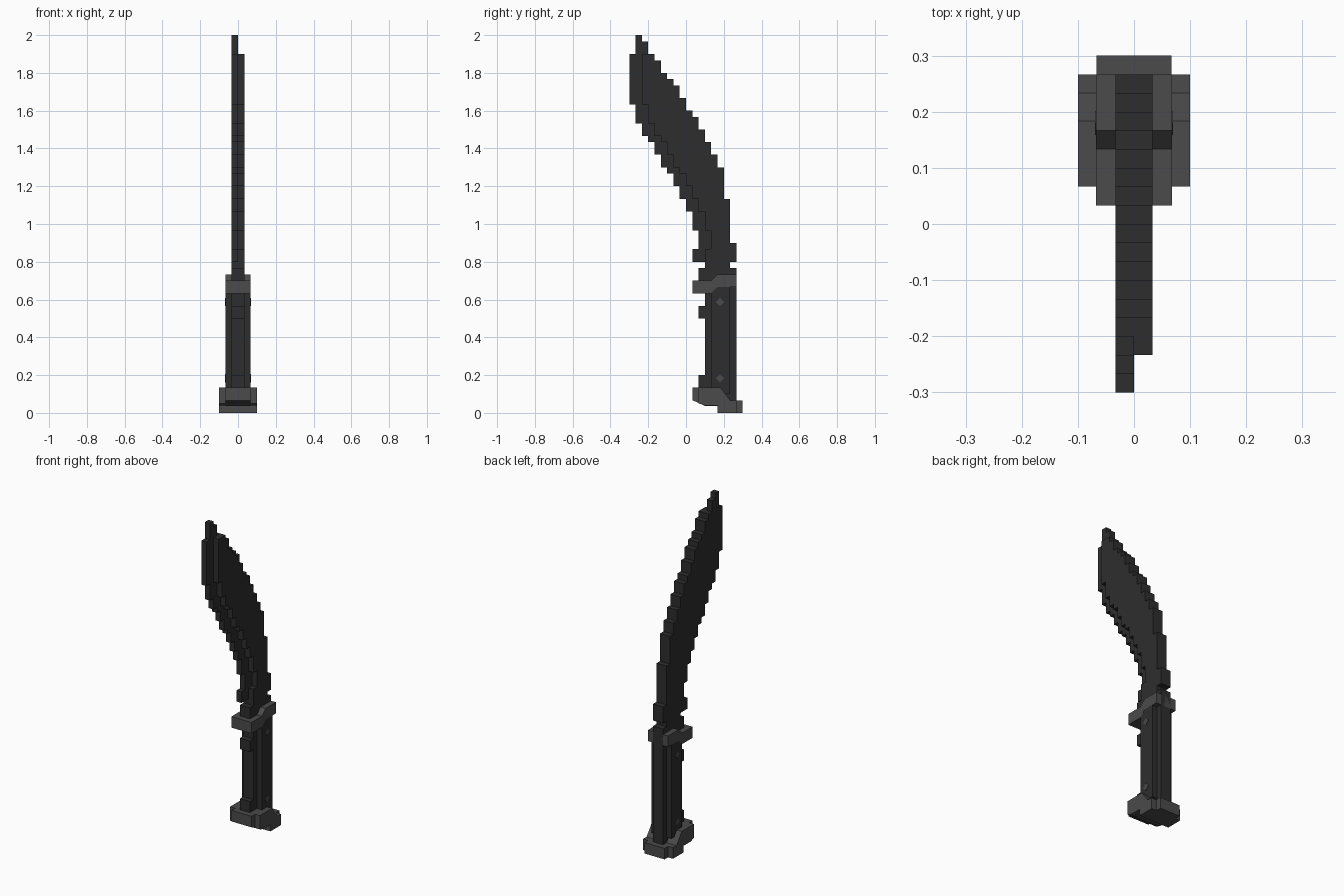
import bpy, bmesh

if "Cube" in bpy.data.objects:
    bpy.data.objects.remove(bpy.data.objects["Cube"])

V = 1 / 30  # one block of the voxel grid


def material(name, c):
    m = bpy.data.materials.new(name)
    m.diffuse_color = (c, c, c, 1)
    m.use_nodes = True
    m.node_tree.nodes["Principled BSDF"].inputs["Base Color"].default_value = m.diffuse_color
    return m


DARK = material("dark charcoal", 0.027)
GREY = material("mid grey", 0.07)


def extrude(name, pts, x0, x1, mat):
    """Extrude a (y, z) outline, in block units, from x0 to x1."""
    bm = bmesh.new()
    verts = [bm.verts.new((x0 * V, y * V, z * V)) for y, z in pts]
    face = bm.faces.new(verts)
    out = bmesh.ops.extrude_face_region(bm, geom=[face])
    moved = [g for g in out["geom"] if isinstance(g, bmesh.types.BMVert)]
    bmesh.ops.translate(bm, verts=moved, vec=((x1 - x0) * V, 0, 0))
    bmesh.ops.recalc_face_normals(bm, faces=bm.faces)
    me = bpy.data.meshes.new(name)
    bm.to_mesh(me)
    bm.free()
    me.materials.append(mat)
    ob = bpy.data.objects.new(name, me)
    bpy.context.collection.objects.link(ob)
    return ob


def box(name, half, y0, y1, z0, z1, mat):
    return extrude(name, [(y0, z0), (y1, z0), (y1, z1), (y0, z1)], -half, half, mat)


def stairs(z, steps, z_max):
    """Staircase points going up: each step is (y, top z)."""
    pts = []
    for y, top in steps:
        top = min(top, z_max)
        if top <= z:
            break
        pts += [(y, z), (y, top)]
        z = top
    return pts


def blade_slab(name, front, back, z_max, x0, x1):
    pts = stairs(20, back, z_max) + stairs(20, front, z_max)[::-1]
    extrude(name, pts, x0, x1, DARK)


# Blade: spine steps and cutting edge steps
spine = [(8, 23), (7, 24), (8, 27), (7, 34), (6, 39), (5, 41), (4, 43), (3, 45),
         (2, 47), (1, 48), (0, 50), (-1, 52), (-2, 53), (-3, 54), (-4, 56),
         (-5, 57), (-6, 59), (-7, 60)]
edge = [(2, 23), (3, 24), (1, 26), (2, 29), (1, 32), (0, 34), (-1, 36), (-2, 38),
        (-3, 39), (-4, 41), (-5, 43), (-6, 44), (-7, 46), (-8, 49), (-9, 57), (-8, 60)]
# Ground bevel: the right half of the blade sits two blocks back from the edge
bevel = [(2, 23), (3, 26)] + [(y + 2, z) for y, z in edge[3:-1]]
blade_slab("blade_edge_half", edge, spine, 60, -1, 0)
blade_slab("blade_bevel_half", bevel, spine, 57, 0, 1)

# Handle: core, wider scales and finger stops
box("handle_core", 1, 3, 8, 2, 21, DARK)
box("handle_scales", 2, 4, 7, 3, 20.5, DARK)
box("upper_finger_stop", 1, 2, 3, 15, 17, DARK)
box("lower_finger_stop", 1, 2, 3, 3.5, 6, DARK)

# Guard
extrude("guard", [(1, 19), (4, 19), (5, 20), (8, 20), (8, 22), (5, 22), (4, 21), (1, 21)],
        -2.02, 2.02, GREY)

# Pommel: wide middle and narrower full-length core
extrude("pommel_sides", [(2, 1.5), (3, 1.2), (5, 1.2), (5, 0), (8, 0), (8, 2), (7, 2),
                         (5.5, 4), (2, 4)], -3, 3, GREY)
extrude("pommel_core", [(1, 2), (2, 1.6), (3, 1.1), (5, 1.1), (5, 0), (9, 0), (9, 2),
                        (7, 2), (5.5, 4), (1, 4)], -2, 2, GREY)
box("pommel_heel", 1, 7, 8, 2, 3, DARK)

# Diamond rivets through the handle
for name, z in (("lower_rivet", 5.5), ("upper_rivet", 17.6)):
    r = 0.65
    extrude(name, [(5.4, z - r), (5.4 + r, z), (5.4, z + r), (5.4 - r, z)], -2.08, 2.08, GREY)
